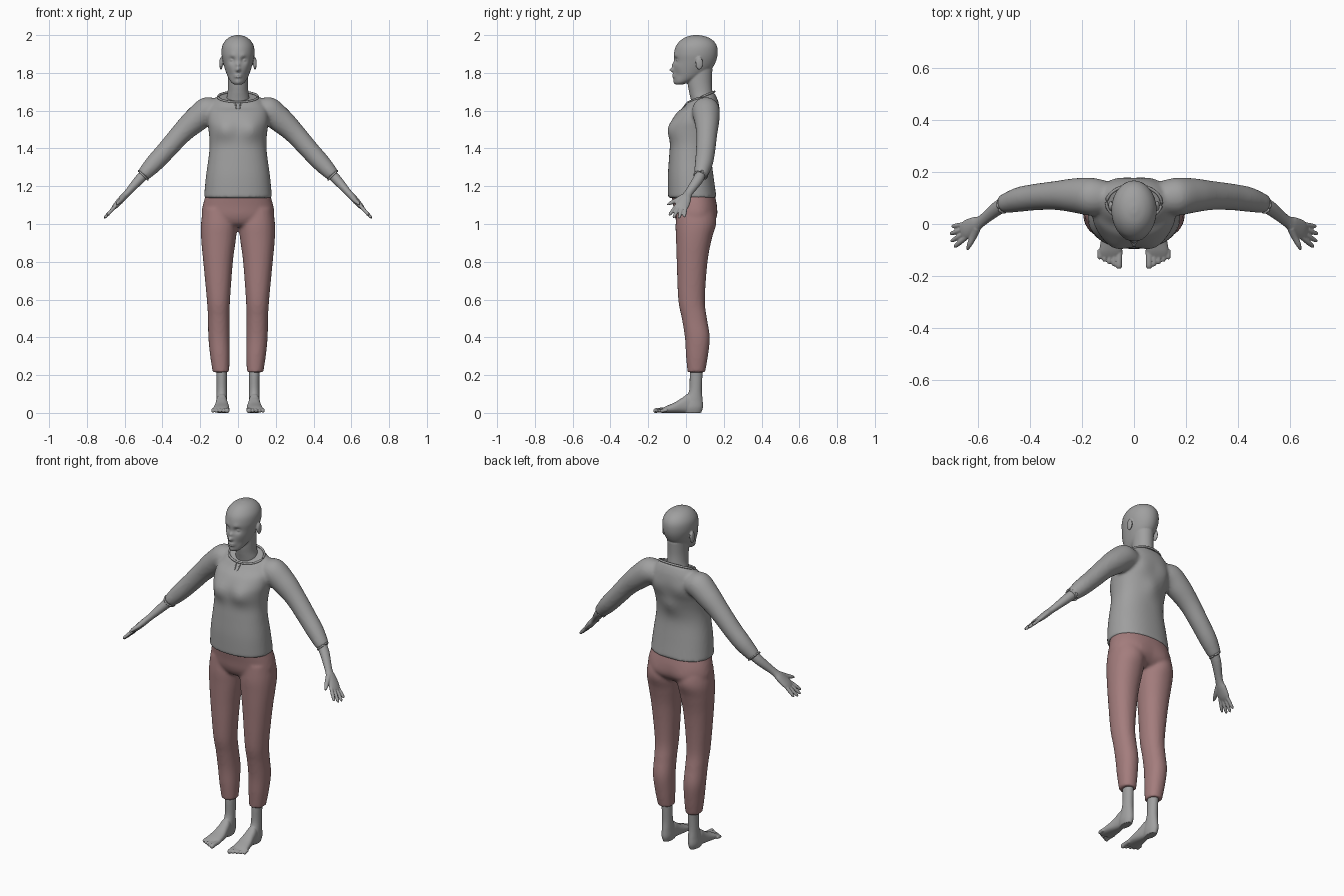
import bpy, bmesh, math
from mathutils import Vector

if "Cube" in bpy.data.objects:
    bpy.data.objects.remove(bpy.data.objects["Cube"], do_unlink=True)


def material(name, color):
    m = bpy.data.materials.new(name)
    m.use_nodes = True
    m.diffuse_color = color
    m.node_tree.nodes["Principled BSDF"].inputs["Base Color"].default_value = color
    return m


grey = material("soft grey", (0.35, 0.35, 0.35, 1))
rose = material("dusty rose", (0.37, 0.205, 0.205, 1))


# A ring is (centre, half axis, half axis); a loft skins a smooth run of rings
def flat(z, x0, x1, y0, y1, tilt=0):
    ry = (y1 - y0) / 2
    return (Vector(((x0 + x1) / 2, (y0 + y1) / 2, z)),
            Vector(((x1 - x0) / 2, 0, 0)), Vector((0, ry, tilt * ry)))


def centred(z, rx, y0, y1, tilt=0):
    return flat(z, -rx, rx, y0, y1, tilt)


def upright(y, x0, x1, top):
    return (Vector(((x0 + x1) / 2, y, top / 2)),
            Vector(((x1 - x0) / 2, 0, 0)), Vector((0, 0, top / 2)))


def tube(points):
    """Rings across a path of (x, y, z, half width, half thickness)."""
    pos = [Vector(p[:3]) for p in points]
    rings = []
    for i, p in enumerate(points):
        t = (pos[min(i + 1, len(pos) - 1)] - pos[max(i - 1, 0)]).normalized()
        side = Vector((0, 1, 0)) if abs(t.y) < 0.9 else Vector((1, 0, 0))
        u = (side - t * side.dot(t)).normalized()
        rings.append((pos[i], u * p[3], t.cross(u) * p[-1]))
    return rings


def blend(a, b, c, d, t):
    return b + (c - a) * (t / 2) + (a * 2 - b * 5 + c * 4 - d) * (t * t / 2) \
        + (b * 3 - a - c * 3 + d) * (t ** 3 / 2)


def loft(bm, rings, sides=32, steps=5, power=1.0, both=False):
    fine, n = [], len(rings)
    for i in range(n - 1):
        four = [rings[min(max(k, 0), n - 1)] for k in range(i - 1, i + 3)]
        for s in range(steps):
            fine.append([blend(*(r[j] for r in four), s / steps) for j in range(3)])
    fine.append(rings[-1])
    for sign in ((1, -1) if both else (1,)):
        rows = []
        for c, u, v in fine:
            row = []
            for k in range(sides):
                a = math.tau * k / sides
                ca, sa = math.cos(a), math.sin(a)
                p = c + u * math.copysign(abs(ca) ** power, ca) \
                    + v * math.copysign(abs(sa) ** power, sa)
                row.append(bm.verts.new((p.x * sign, p.y, p.z)))
            rows.append(row)
        for lo, hi in zip(rows, rows[1:]):
            for k in range(sides):
                j = (k + 1) % sides
                bm.faces.new((lo[k], lo[j], hi[j], hi[k]))
        bm.faces.new(rows[0])
        bm.faces.new(rows[-1])


def ball(bm, centre, size, both=True):
    for sign in ((1, -1) if both else (1,)):
        new = bmesh.ops.create_uvsphere(bm, u_segments=20, v_segments=12, radius=1)
        for v in new["verts"]:
            v.co = Vector((sign * centre[0] + v.co.x * size[0],
                           centre[1] + v.co.y * size[1], centre[2] + v.co.z * size[2]))


def push(bm, centre, radius, dy):
    """Soft sculpting dab, mirrored, moving the surface along y."""
    for v in bm.verts:
        d = Vector((abs(v.co.x), v.co.y, v.co.z)) - Vector(centre)
        d.y *= 0.4
        v.co.y += dy * math.exp(-d.length_squared / radius ** 2)


def finish(name, bm, mat, voxel=None, smooth=4):
    bmesh.ops.recalc_face_normals(bm, faces=bm.faces)
    for f in bm.faces:
        f.smooth = True
    me = bpy.data.meshes.new(name)
    bm.to_mesh(me)
    bm.free()
    me.materials.append(mat)
    ob = bpy.data.objects.new(name, me)
    bpy.context.collection.objects.link(ob)
    if voxel:
        r = ob.modifiers.new("fuse", 'REMESH')
        r.mode, r.voxel_size, r.use_smooth_shade = 'VOXEL', voxel, True
        s = ob.modifiers.new("soften", 'SMOOTH')
        s.factor, s.iterations = 0.5, smooth
    return ob


# Head and neck
bm = bmesh.new()
loft(bm, [centred(1.738, .018, -.052, -.02), centred(1.75, .036, -.06, .02),
          centred(1.78, .054, -.064, .09), centred(1.82, .069, -.066, .135),
          centred(1.86, .08, -.064, .158), centred(1.90, .087, -.064, .167),
          centred(1.94, .084, -.054, .164), centred(1.97, .068, -.031, .145),
          centred(1.99, .043, 0, .112), centred(2.0, .012, .04, .07)],
     sides=96, steps=8)
for x, z, radius, dy in [(0, 1.816, .011, -.026), (0, 1.842, .011, -.012),
                         (.031, 1.868, .015, .013), (.03, 1.892, .015, -.004),
                         (.012, 1.784, .012, -.007), (0, 1.75, .016, -.006),
                         (.05, 1.835, .018, -.003), (.045, 1.79, .018, .005)]:
    push(bm, (x, -.06, z), radius, dy)
ball(bm, (.031, -.038, 1.867), (.014, .013, .009))           # eyes
ball(bm, (.09, .07, 1.85), (.009, .02, .034))                # ears
for z in (1.789, 1.778):
    ball(bm, (0, -.062, z), (.019, .012, .0045), False)      # lips
loft(bm, [centred(1.58, .07, .04, .15), centred(1.66, .062, .025, .145),
          centred(1.70, .055, .016, .14), centred(1.75, .053, .008, .137),
          centred(1.82, .055, .01, .14)])
finish("head_and_neck", bm, grey, .0045, 2)

# Shirt: trunk and sleeves fused together
bm = bmesh.new()
loft(bm, [centred(1.138, .18, -.095, .162), centred(1.25, .17, -.096, .146),
          centred(1.35, .156, -.09, .135), centred(1.42, .15, -.085, .142),
          centred(1.49, .155, -.086, .16), centred(1.54, .162, -.076, .172),
          centred(1.59, .16, -.048, .178), centred(1.63, .145, -.014, .172, .15),
          centred(1.66, .12, .004, .157, .3), centred(1.672, .104, .014, .148, .38)],
     sides=64, power=.88)
push(bm, (.075, -.085, 1.50), .055, -.02)                    # bust
push(bm, (.08, .165, 1.56), .05, .008)                       # shoulder blades
push(bm, (0, .15, 1.45), .05, .012)                          # spine hollow
loft(bm, tube([(.09, .1, 1.6, .06), (.16, .105, 1.6, .073), (.225, .11, 1.55, .067),
               (.3, .11, 1.48, .056), (.38, .104, 1.39, .051), (.44, .095, 1.325, .048),
               (.485, .083, 1.277, .04), (.505, .077, 1.255, .034)]), both=True)
finish("shirt", bm, grey, .009, 5)

# Neckline piping, keyhole trim and sleeve cuffs
bm = bmesh.new()


def piping(points, radius, closed, both=False):
    path = [tuple(p) + (radius,) for p in points]
    loft(bm, tube(path + path[:1] if closed else path), sides=8, steps=2, both=both)


collar = []
for k in range(32):
    a = math.tau * k / 32
    y = math.sin(a) * .069
    collar.append((math.cos(a) * .106, .081 + y, 1.673 + y * .4))
piping(collar, .006, True)
piping([(.013, .004, 1.642), (.011, -.012, 1.62), (.004, -.036, 1.59),
        (0, -.04, 1.583)], .003, False, True)
cuff, across = Vector((.502, .078, 1.258)), Vector((.71, -.1, .7)).normalized()
piping([cuff + Vector((0, math.cos(a), 0)) * .033 + across * math.sin(a) * .033
        for a in (math.tau * k / 20 for k in range(20))], .005, True, True)
finish("shirt_trim", bm, grey)

# Trousers: hips and legs fused together
bm = bmesh.new()
loft(bm, [centred(1.17, .165, -.08, .148), centred(1.1, .186, -.068, .163),
          centred(1.04, .192, -.06, .16), centred(1.0, .165, -.04, .13),
          centred(.985, .1, -.01, .09)], sides=48, power=.9)
loft(bm, [flat(1.08, .015, .185, -.05, .14), flat(1.0, .004, .196, -.056, .153),
          flat(.92, .011, .195, -.053, .136), flat(.8, .027, .184, -.049, .114),
          flat(.6, .042, .165, -.041, .1), flat(.5, .045, .159, -.022, .111),
          flat(.4, .044, .157, -.006, .126), flat(.3, .044, .147, 0, .116),
          flat(.215, .047, .134, .008, .101)], both=True, power=.93)
push(bm, (.09, .15, 1.03), .06, .01)                         # seat
finish("trousers", bm, rose, .009, 4)

# Forearms and hands
bm = bmesh.new()
loft(bm, tube([(.46, .088, 1.3, .028, .028), (.52, .065, 1.238, .028, .026),
               (.585, .014, 1.165, .022, .018), (.615, -.004, 1.133, .032, .018),
               (.645, -.021, 1.1, .037, .015), (.663, -.031, 1.081, .03, .009)]), both=True)
knuckle = Vector((.653, -.027, 1.09))
ahead = Vector((.64, -.3, -.69)).normalized()
wide = (Vector((0, 1, 0)) - ahead * ahead.y).normalized()
for i, length in enumerate((.076, .087, .082, .064)):
    spread = i - 1.5
    base = knuckle + wide * spread * .0175
    aim = ahead + wide * spread * .13
    loft(bm, tube([tuple(base + aim * length * f) + (r,) for f, r in
                   ((-.2, .009), (.4, .0095), (.85, .008), (1, .003))]),
         sides=16, both=True)
loft(bm, tube([(.606, -.015, 1.143, .016), (.62, -.05, 1.125, .013),
               (.635, -.08, 1.112, .01), (.643, -.1, 1.102, .004)]), sides=16, both=True)
finish("forearms_and_hands", bm, grey, .0035, 2)

# Ankles, feet and toes
bm = bmesh.new()
loft(bm, [flat(.27, .06, .118, .025, .09), flat(.2, .059, .114, .02, .087),
          flat(.12, .059, .113, .017, .084), flat(.07, .058, .115, -.005, .088),
          flat(.03, .057, .117, -.02, .09), flat(0, .063, .11, -.01, .08)], both=True)
loft(bm, [upright(.05, .06, .114, .06), upright(.015, .058, .115, .1),
          upright(-.02, .053, .119, .08), upright(-.06, .047, .127, .055),
          upright(-.105, .046, .134, .036), upright(-.13, .052, .13, .022)],
     both=True, power=.85)
for i in range(5):
    x, tip, r = .057 + .0185 * i, -.172 + .009 * i, (.0125 if i == 0 else .0095)
    loft(bm, tube([(x, -.1, .016, r), (x + .001, tip + .03, .015, r),
                   (x + .001, tip + .008, .011, r), (x + .001, tip, .009, r / 2)]),
         sides=16, both=True)
finish("feet", bm, grey, .0035, 2)
